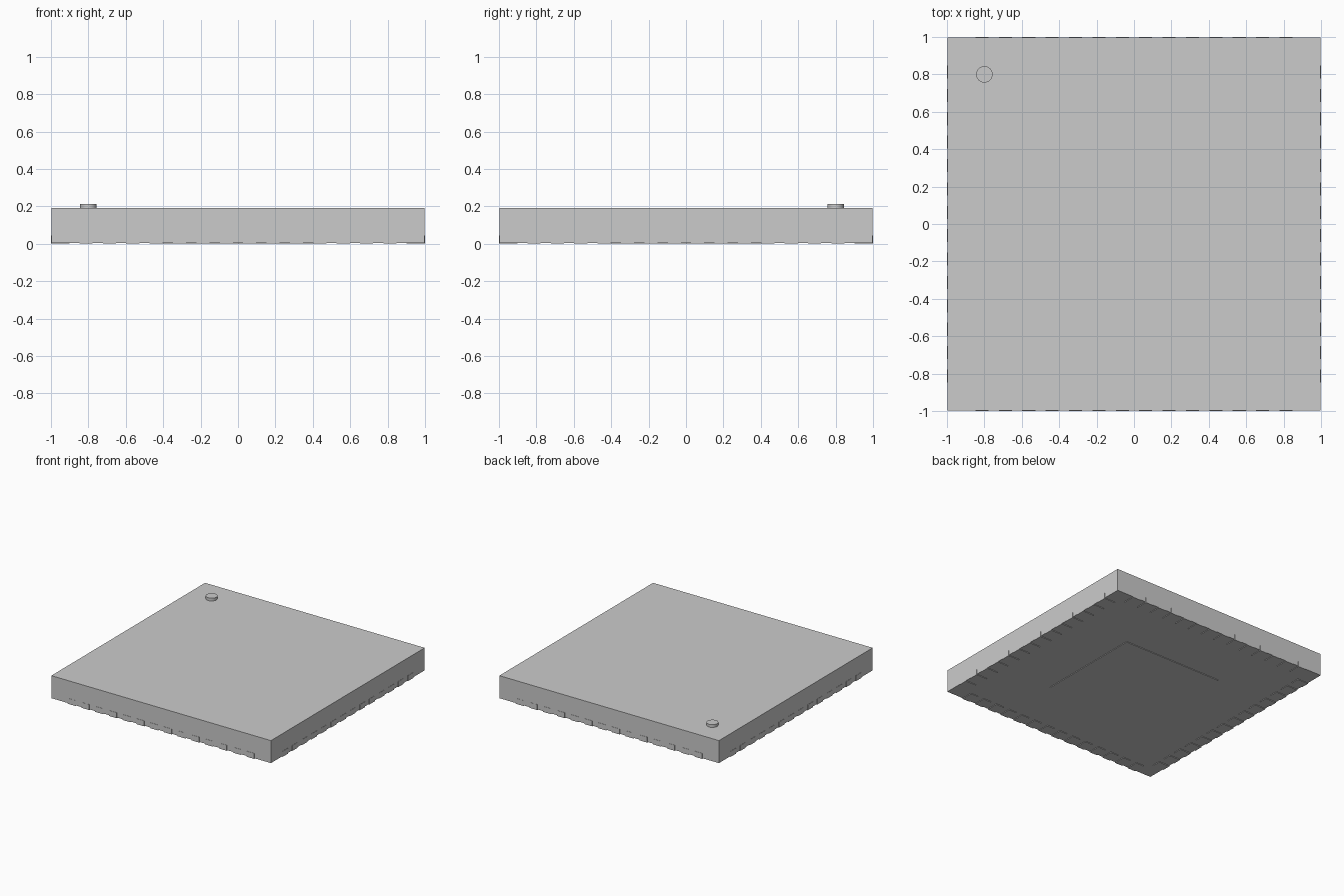
import bpy

cube = bpy.data.objects.get("Cube")
if cube:
    bpy.data.objects.remove(cube)

grey = bpy.data.materials.new("grey")
grey.use_nodes = True
grey.diffuse_color = (0.6, 0.6, 0.6, 1)
grey.node_tree.nodes["Principled BSDF"].inputs["Base Color"].default_value = grey.diffuse_color

EDGE = 1.0        # outer reach of the contacts
BODY = 0.998      # half width of the body
BASE = 0.005      # body underside height
TOP = 0.19
PITCH = 0.125
PER_SIDE = 14


def box(name, low, high):
    bpy.ops.mesh.primitive_cube_add(
        size=1, location=[(a + b) / 2 for a, b in zip(low, high)])
    obj = bpy.context.object
    obj.name = name
    obj.scale = [b - a for a, b in zip(low, high)]
    bpy.ops.object.transform_apply(location=True, scale=True)
    obj.data.materials.append(grey)
    return obj


# Flat square package
box("body", (-BODY, -BODY, BASE), (BODY, BODY, TOP))

# Thermal pad under the centre
box("centre_pad", (-0.45, -0.45, 0), (0.45, 0.45, 0.04))

# Row of contacts along each of the four sides
LENGTH, HALF, HEIGHT = 0.1, 0.035, 0.045
for i in range(PER_SIDE):
    c = (i - (PER_SIDE - 1) / 2) * PITCH
    for label, sign in (("a", -1), ("b", 1)):
        near, far = sorted((sign * EDGE, sign * (EDGE - LENGTH)))
        box(f"contact_x_{label}_{i}", (near, c - HALF, 0), (far, c + HALF, HEIGHT))
        box(f"contact_y_{label}_{i}", (c - HALF, near, 0), (c + HALF, far, HEIGHT))

# Raised round marker at the first contact's corner
bpy.ops.mesh.primitive_cylinder_add(
    vertices=32, radius=0.044, depth=0.033, location=(-0.8, 0.8, 0.1965))
marker = bpy.context.object
marker.name = "corner_marker"
marker.data.materials.append(grey)
bpy.ops.object.shade_smooth_by_angle()
